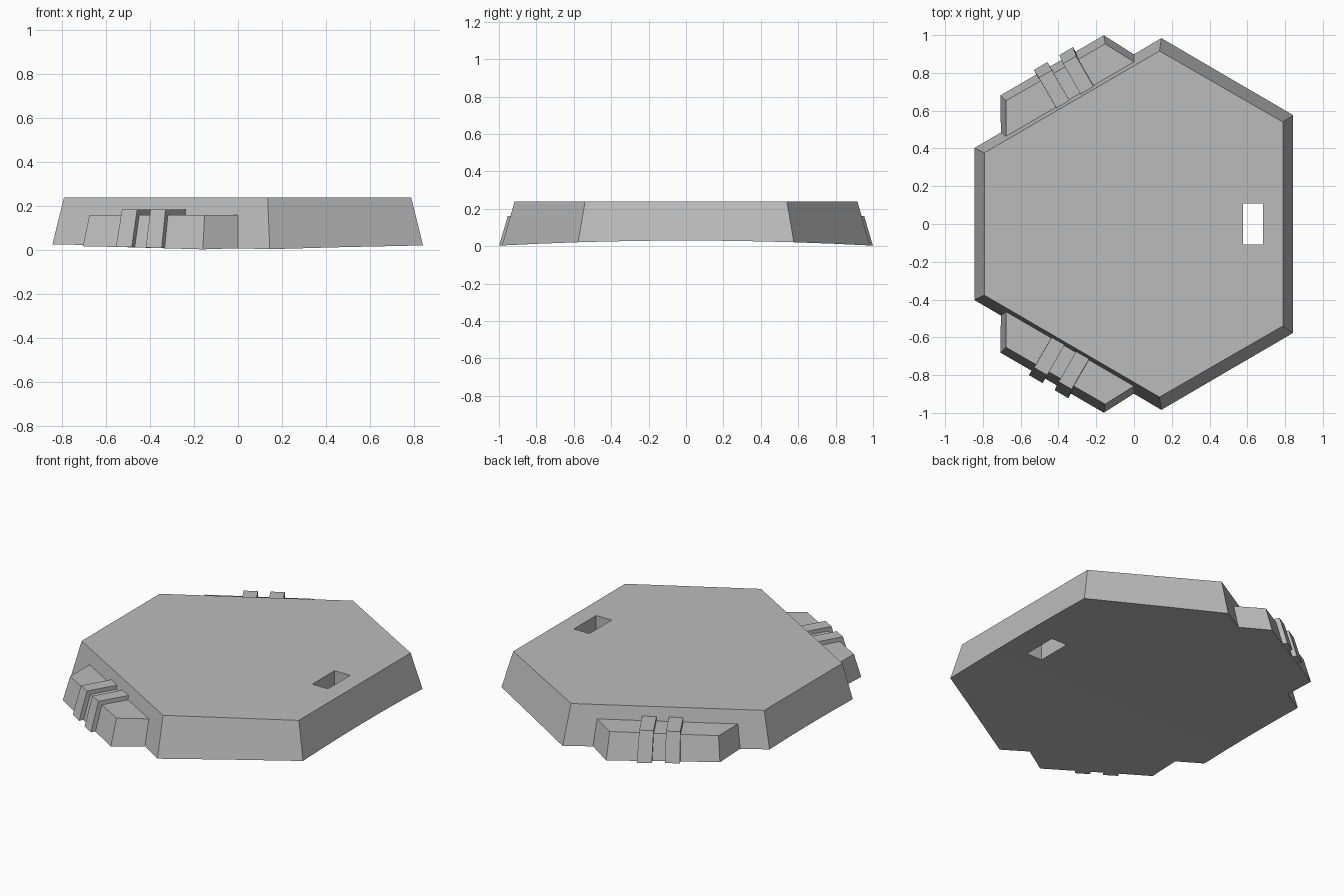
import bpy
import bmesh
from mathutils import Vector

cube = bpy.data.objects.get("Cube")
if cube:
    bpy.data.objects.remove(cube, do_unlink=True)

HEIGHT = 0.24
TAPER = 0.07          # inward slope of every wall over the full height
ALONG = Vector((0.866, 0.5))     # runs along the left-rear and left-front walls
OUT = Vector((-0.5, 0.866))      # points away from those walls

grey = bpy.data.materials.new("light grey")
grey.use_nodes = True
colour = (0.5, 0.5, 0.5, 1)
grey.diffuse_color = colour
grey.node_tree.nodes["Principled BSDF"].inputs["Base Color"].default_value = colour


def shrink(z):
    return 1 - TAPER * z / HEIGHT


def arch(y):
    """Height of the gently arched underside."""
    return 0.003 + 0.027 * (1 - min(y * y, 1))


def make_object(name, bm):
    bmesh.ops.recalc_face_normals(bm, faces=bm.faces)
    mesh = bpy.data.meshes.new(name)
    bm.to_mesh(mesh)
    bm.free()
    mesh.materials.append(grey)
    obj = bpy.data.objects.new(name, mesh)
    bpy.context.collection.objects.link(obj)
    return obj


def tapered_block(name, outline, top, side=1, lift=0.0):
    """Sloped-wall block on an outline, with an arched underside."""
    bm = bmesh.new()
    k = shrink(top)
    lower = [bm.verts.new((x, y * side, 0)) for x, y in outline]
    upper = [bm.verts.new((x * k, y * side * k, top)) for x, y in outline]
    bm.faces.new(lower)
    bm.faces.new(upper)
    for i in range(len(lower)):
        j = (i + 1) % len(lower)
        bm.faces.new((lower[i], lower[j], upper[j], upper[i]))
    bmesh.ops.recalc_face_normals(bm, faces=bm.faces)
    # Split the block into strips so that the underside can bend
    for y in (-0.8, -0.58, -0.405, -0.2, 0, 0.2, 0.405, 0.58, 0.8):
        geom = bm.verts[:] + bm.edges[:] + bm.faces[:]
        bmesh.ops.bisect_plane(bm, geom=geom, dist=0.0005,
                               plane_co=(0, y, 0), plane_no=(0, 1, 0))
    for v in bm.verts:
        if v.co.z < 0.001:
            z = arch(v.co.y) + lift
            v.co = (v.co.x * shrink(z), v.co.y * shrink(z), z)
    return make_object(name, bm)


# Main six-sided platform
platform = tapered_block("platform", [
    (0.145, 0.985), (0.848, 0.58), (0.848, -0.58),
    (0.145, -0.985), (-0.852, -0.405), (-0.852, 0.405)], HEIGHT)

# Rectangular slot right through the platform
bm = bmesh.new()
bmesh.ops.create_cube(bm, size=1)
for v in bm.verts:
    v.co = (0.63 + v.co.x * 0.105, v.co.y * 0.215, 0.1 + v.co.z)
cutter = make_object("slot_cutter", bm)
cutter.hide_render = True
slot = platform.modifiers.new("slot", 'BOOLEAN')
slot.operation = 'DIFFERENCE'
slot.solver = 'EXACT'
slot.object = cutter
bpy.context.view_layer.objects.active = platform
bpy.ops.object.modifier_apply(modifier="slot")
bpy.data.objects.remove(cutter, do_unlink=True)

# Low side ledges, each crossed by two raised ribs
for label, side, starts in (("rear", 1, (-0.052, 0.105)), ("front", -1, (-0.082, 0.076))):
    tapered_block(label + "_ledge", [
        (-0.71, 0.685), (-0.16, 1.0), (0, 0.9), (-0.71, 0.487)], 0.16, side)
    for number, start in enumerate(starts, 1):
        corners = [(start, 0.78), (start + 0.084, 0.78),
                   (start + 0.084, 0.975), (start, 0.975)]
        outline = [tuple(ALONG * t + OUT * n) for t, n in corners]
        tapered_block(f"{label}_rib_{number}", outline, 0.185, side, 0.002)
